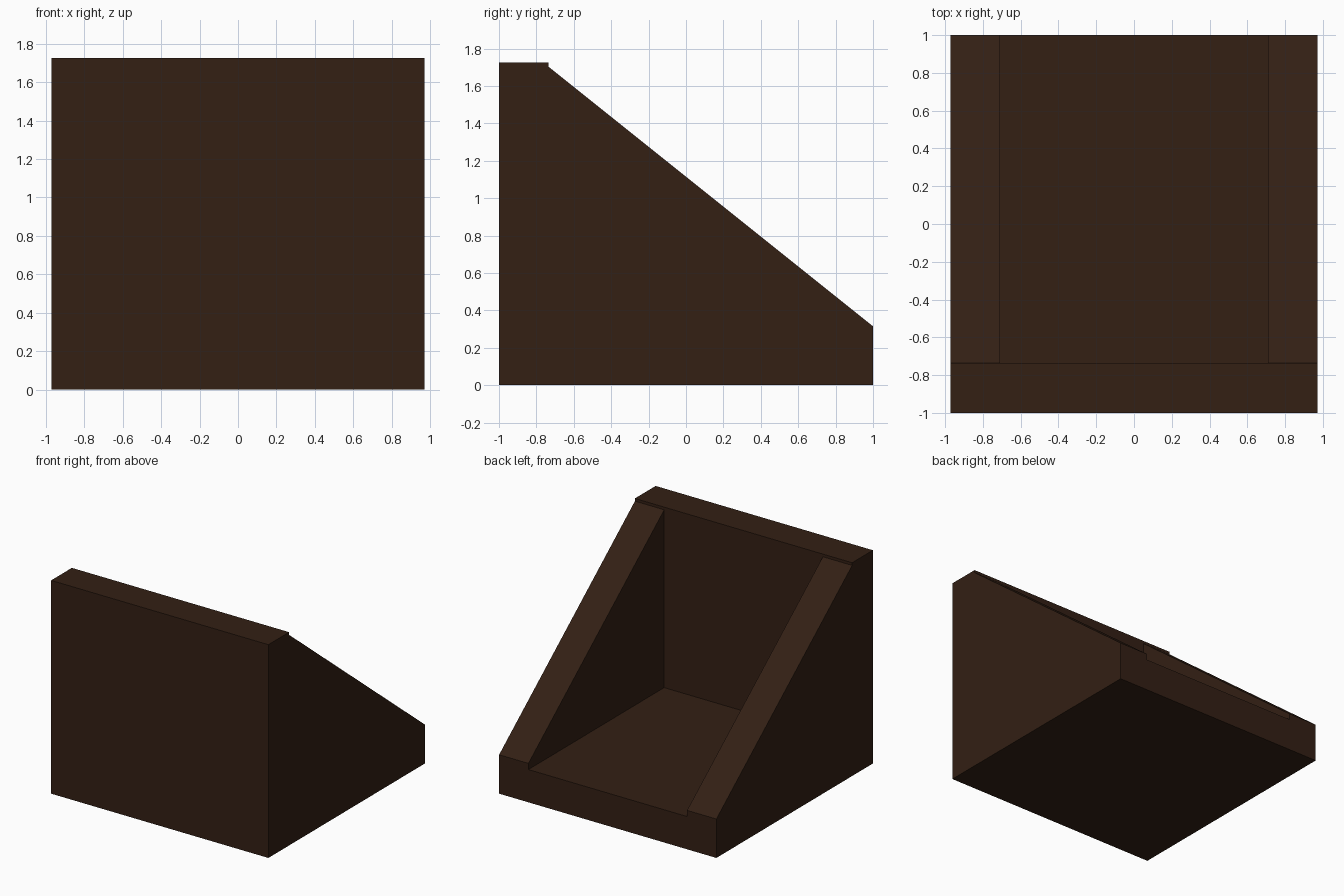
import bpy, bmesh

if "Cube" in bpy.data.objects:
    bpy.data.objects.remove(bpy.data.objects["Cube"])

W, WALL, SIDE = 0.972, 0.265, 0.262      # half width, wall depth, side thickness
H, BASE = 1.725, 0.265                   # total height, base height
Y_IN = -1 + WALL                         # inner face of the wall

wood = bpy.data.materials.new("dark_brown")
wood.diffuse_color = (0.033, 0.014, 0.007, 1)
wood.use_nodes = True
wood.node_tree.nodes["Principled BSDF"].inputs["Base Color"].default_value = wood.diffuse_color


def extrude_profile(name, profile, x0, x1):
    """Extrude a (y, z) profile along x."""
    bm = bmesh.new()
    face = bm.faces.new([bm.verts.new((x0, y, z)) for y, z in profile])
    ext = bmesh.ops.extrude_face_region(bm, geom=[face])
    verts = [g for g in ext["geom"] if isinstance(g, bmesh.types.BMVert)]
    bmesh.ops.translate(bm, verts=verts, vec=(x1 - x0, 0, 0))
    bmesh.ops.recalc_face_normals(bm, faces=bm.faces[:])
    mesh = bpy.data.meshes.new(name)
    bm.to_mesh(mesh)
    bm.free()
    mesh.materials.append(wood)
    obj = bpy.data.objects.new(name, mesh)
    bpy.context.collection.objects.link(obj)
    return obj


# Upright slab across the front
extrude_profile("upright_wall", [(-1, 0), (Y_IN, 0), (Y_IN, H), (-1, H)], -W, W)

# Floor slab behind the wall
extrude_profile("base_slab", [(Y_IN, 0), (1, 0), (1, BASE), (Y_IN, BASE)], -W, W)

# Sloped cheeks on both sides, standing on the base
cheek = extrude_profile("side_cheeks", [(Y_IN, BASE), (1, BASE), (1, 0.315), (Y_IN, 1.703)],
                        W - SIDE, W)
mirror = cheek.modifiers.new("mirror", 'MIRROR')
mirror.use_axis = (True, False, False)
